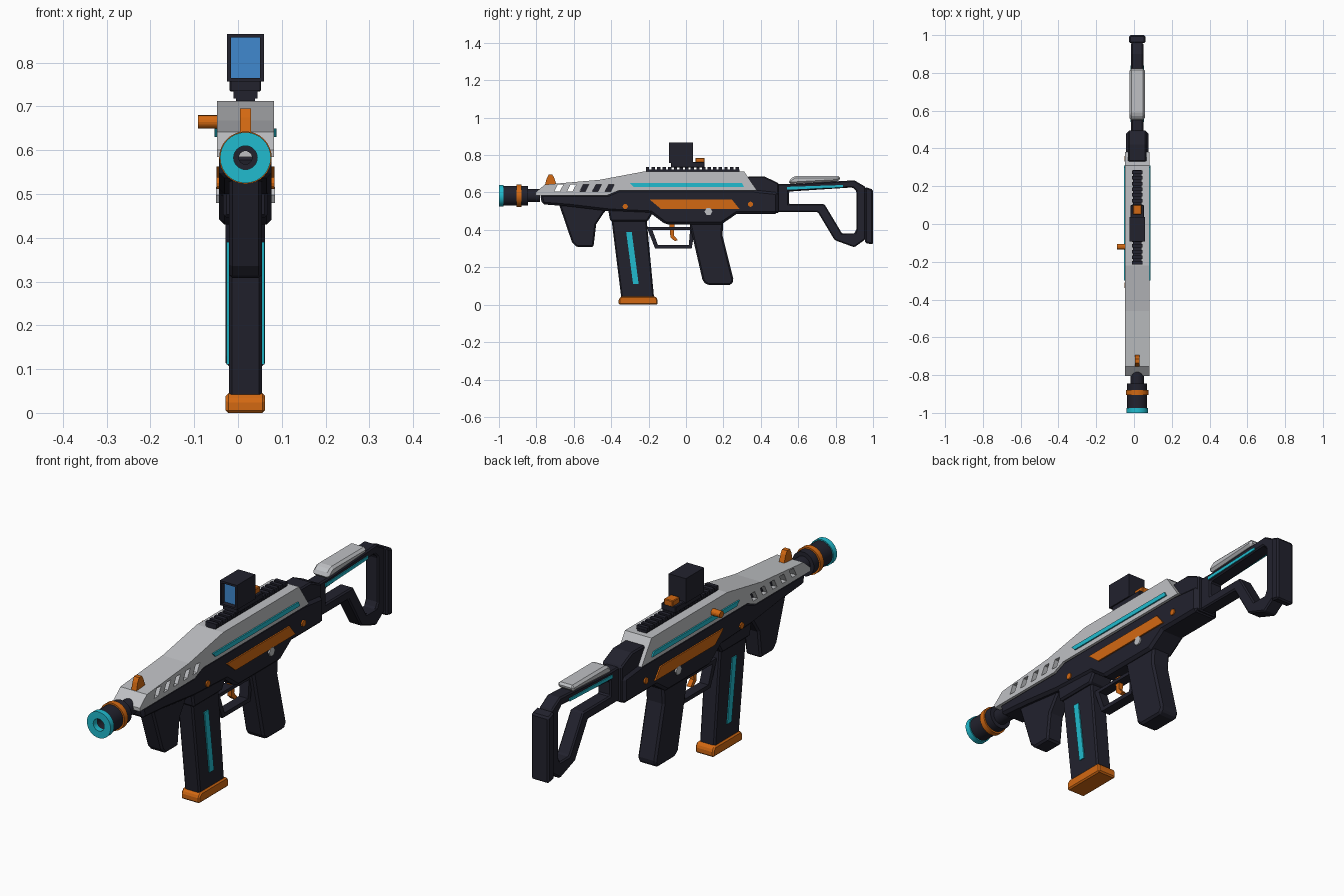
import bpy, bmesh, math
from mathutils import Matrix

old = bpy.data.objects.get("Cube")
if old:
    bpy.data.objects.remove(old, do_unlink=True)

CX = 0.017      # centre plane of the body
BZ = 0.583      # barrel axis height


def material(name, rgb):
    m = bpy.data.materials.new(name)
    m.use_nodes = True
    m.diffuse_color = (*rgb, 1)
    bsdf = next(n for n in m.node_tree.nodes if n.type == 'BSDF_PRINCIPLED')
    bsdf.inputs["Base Color"].default_value = (*rgb, 1)
    return m


DARK = material("charcoal", (0.016, 0.016, 0.027))
GREY = material("light grey", (0.52, 0.53, 0.55))
CYAN = material("cyan", (0.015, 0.50, 0.62))
ORANGE = material("orange", (0.65, 0.14, 0.006))
BLUE = material("lens blue", (0.05, 0.25, 0.62))


def add_object(name, mesh, mat, bevel=0):
    mesh.materials.clear()
    mesh.materials.append(mat)
    ob = bpy.data.objects.new(name, mesh)
    bpy.context.collection.objects.link(ob)
    if bevel:
        mod = ob.modifiers.new("edge_chamfer", 'BEVEL')
        mod.width, mod.segments = bevel, 1
        mod.limit_method, mod.angle_limit = 'ANGLE', math.radians(35)
    return ob


def plate(name, outline, half, mat, x=CX, holes=(), bevel=0):
    """Side outline in (y, z), with optional holes, extruded along x."""
    cu = bpy.data.curves.new(name, 'CURVE')
    cu.dimensions, cu.fill_mode, cu.extrude = '2D', 'BOTH', half
    for loop in (outline, *holes):
        sp = cu.splines.new('POLY')
        sp.points.add(len(loop) - 1)
        for p, (y, z) in zip(sp.points, loop):
            p.co = (y, z, 0, 1)
        sp.use_cyclic_u = True
    tmp = bpy.data.objects.new(name + "_outline", cu)
    bpy.context.collection.objects.link(tmp)
    mesh = bpy.data.meshes.new_from_object(tmp)
    bpy.data.objects.remove(tmp, do_unlink=True)
    mesh.transform(Matrix(((0, 0, 1, x), (1, 0, 0, 0), (0, 1, 0, 0), (0, 0, 0, 1))))
    bm = bmesh.new()
    bm.from_mesh(mesh)
    bmesh.ops.remove_doubles(bm, verts=bm.verts, dist=1e-4)
    bmesh.ops.dissolve_limit(bm, angle_limit=0.01, verts=bm.verts, edges=bm.edges)
    bmesh.ops.recalc_face_normals(bm, faces=bm.faces)
    for f in bm.faces:
        f.smooth = False
    bm.to_mesh(mesh)
    bm.free()
    return add_object(name, mesh, mat, bevel)


def box(name, half, y0, y1, z0, z1, mat, bevel=0):
    return plate(name, [(y0, z0), (y1, z0), (y1, z1), (y0, z1)], half, mat, bevel=bevel)


def both_sides(name, outline, surface, proud, mat):
    """Thin inlay on the left and right faces."""
    for side, s in (("left", 1), ("right", -1)):
        plate(f"{name}_{side}", outline, proud / 2 + 0.001, mat, x=CX + s * (surface + proud / 2))


def disc(y, z, r, n):
    return [(y + r * math.cos(2 * math.pi * i / n), z + r * math.sin(2 * math.pi * i / n))
            for i in range(n)]


def lathe(name, profile, mat, n=32):
    """Closed (radius, y) profile turned around the barrel axis."""
    bm = bmesh.new()
    rings = []
    for i in range(n):
        a = 2 * math.pi * i / n
        rings.append([bm.verts.new((CX + r * math.cos(a), y, BZ + r * math.sin(a)))
                      for r, y in profile])
    k = len(profile)
    for i in range(n):
        a, b = rings[i], rings[(i + 1) % n]
        for j in range(k):
            bm.faces.new((a[j], a[(j + 1) % k], b[(j + 1) % k], b[j]))
    bmesh.ops.recalc_face_normals(bm, faces=bm.faces)
    mesh = bpy.data.meshes.new(name)
    bm.to_mesh(mesh)
    bm.free()
    ob = add_object(name, mesh, mat)
    bpy.ops.object.select_all(action='DESELECT')
    ob.select_set(True)
    bpy.context.view_layer.objects.active = ob
    bpy.ops.object.shade_smooth_by_angle(angle=math.radians(35))


def tube(name, r_in, r_out, y0, y1, mat):
    lathe(name, [(r_in, y0), (r_out, y0), (r_out, y1), (r_in, y1)], mat)


# Upper shell with slanted vent slots
slots = []
for i in range(5):
    y = -0.705 + i * 0.068
    slots.append([(y, 0.605), (y + 0.03, 0.605), (y + 0.05, 0.643), (y + 0.02, 0.643)])
plate("upper_shell", [(-0.805, 0.585), (-0.42, 0.585), (-0.36, 0.61), (0.38, 0.61), (0.31, 0.713),
                      (-0.22, 0.713), (-0.46, 0.668), (-0.755, 0.642), (-0.805, 0.6)],
      0.065, GREY, holes=slots)
both_sides("shell_stripe", [(-0.30, 0.65), (0.30, 0.65), (0.31, 0.63), (-0.28, 0.63)],
           0.065, 0.005, CYAN)

# Receiver, inner core and rear block
plate("receiver", [(-0.78, 0.59), (-0.42, 0.59), (-0.36, 0.615), (0.35, 0.615), (0.49, 0.6),
                   (0.49, 0.485), (0.27, 0.485), (0.19, 0.43), (-0.11, 0.43), (-0.19, 0.49),
                   (-0.41, 0.5), (-0.62, 0.525), (-0.77, 0.537)], 0.06, DARK, bevel=0.012)
plate("receiver_core", [(-0.57, 0.59), (0.3, 0.59), (0.26, 0.69), (-0.2, 0.69), (-0.46, 0.655),
                        (-0.555, 0.645)], 0.045, DARK)
plate("rear_block", [(0.3, 0.49), (0.495, 0.49), (0.495, 0.65), (0.42, 0.685), (0.33, 0.685)],
      0.048, DARK, bevel=0.006)
plate("magazine_well", [(-0.42, 0.53), (-0.405, 0.445), (-0.205, 0.445), (-0.16, 0.52)],
      0.051, DARK, bevel=0.008)
both_sides("side_panel", [(-0.195, 0.563), (0.245, 0.563), (0.285, 0.513), (-0.135, 0.513)],
           0.06, 0.005, ORANGE)
for label, y, z in (("front", -0.325, 0.525), ("rear", 0.345, 0.537)):
    both_sides(label + "_pin", disc(y, z, 0.014, 12), 0.06, 0.005, ORANGE)
both_sides("selector_nut", disc(0.12, 0.498, 0.021, 6), 0.06, 0.006, GREY)
plate("charging_handle", disc(-0.12, 0.665, 0.015, 16), 0.025, ORANGE, x=-0.066)

# Barrel and muzzle
tube("barrel", 0.015, 0.035, -0.86, -0.78, DARK)
tube("muzzle_body", 0.027, 0.053, -0.975, -0.845, DARK)
tube("muzzle_cap", 0.027, 0.058, -1.0, -0.975, CYAN)
tube("muzzle_ring", 0.045, 0.06, -0.905, -0.88, ORANGE)

# Front sight
plate("front_sight", [(-0.755, 0.635), (-0.69, 0.635), (-0.705, 0.68), (-0.715, 0.695),
                      (-0.735, 0.695), (-0.745, 0.675)], 0.0125, ORANGE)

# Toothed rail
box("rail_base", 0.022, -0.215, 0.285, 0.705, 0.724, DARK)
for i in range(17):
    y = -0.215 + i * 0.03
    box(f"rail_tooth_{i + 1}", 0.027, y, y + 0.018, 0.718, 0.736, DARK)

# Optic: open hood with a set-back lens
box("optic_mount", 0.036, -0.08, 0.1, 0.734, 0.762, DARK, 0.003)
box("optic_back", 0.042, -0.02, 0.037, 0.757, 0.866, DARK)
box("optic_roof", 0.042, -0.092, -0.02, 0.857, 0.866, DARK)
box("optic_floor", 0.042, -0.092, -0.02, 0.757, 0.765, DARK)
for side, s in (("left", 1), ("right", -1)):
    plate("optic_wall_" + side, [(-0.092, 0.757), (-0.02, 0.757), (-0.02, 0.866), (-0.092, 0.866)],
          0.0045, DARK, x=CX + s * 0.0375)
box("optic_lens", 0.035, -0.07, -0.06, 0.762, 0.859, BLUE)
box("optic_dial", 0.022, 0.05, 0.1, 0.757, 0.785, ORANGE, 0.003)

# Foregrip, magazine and pistol grip
plate("foregrip", [(-0.68, 0.54), (-0.61, 0.335), (-0.585, 0.308), (-0.495, 0.308), (-0.48, 0.43),
                   (-0.44, 0.49), (-0.40, 0.54)], 0.038, DARK, bevel=0.008)
plate("magazine", [(-0.40, 0.47), (-0.345, 0.03), (-0.17, 0.03), (-0.212, 0.47)],
      0.038, DARK, bevel=0.007)
plate("magazine_base", [(-0.36, 0.0), (-0.152, 0.0), (-0.152, 0.03), (-0.165, 0.045),
                        (-0.345, 0.045), (-0.36, 0.03)], 0.045, ORANGE, bevel=0.006)
both_sides("magazine_stripe", [(-0.32, 0.39), (-0.29, 0.39), (-0.253, 0.11), (-0.283, 0.11)],
           0.038, 0.004, CYAN)
plate("pistol_grip", [(0.015, 0.45), (0.045, 0.32), (0.09, 0.125), (0.115, 0.105), (0.24, 0.105),
                      (0.255, 0.13), (0.195, 0.37), (0.2, 0.45)], 0.045, DARK, bevel=0.009)

# Trigger and guard
plate("trigger_guard", [(-0.21, 0.415), (-0.165, 0.3), (0.03, 0.3), (0.05, 0.415)], 0.022, DARK,
      holes=[[(-0.18, 0.4), (-0.15, 0.318), (0.015, 0.318), (0.022, 0.4)]])
plate("trigger", [(-0.09, 0.44), (-0.06, 0.44), (-0.065, 0.37), (-0.043, 0.345), (-0.06, 0.34),
                  (-0.083, 0.36)], 0.01, ORANGE)

# Stock frame, butt plate and cheek rest
plate("stock_frame", [(0.48, 0.645), (0.56, 0.645), (0.9, 0.665), (0.96, 0.63), (0.96, 0.35),
                      (0.9, 0.307), (0.795, 0.345), (0.705, 0.495), (0.48, 0.495)], 0.032, DARK,
      holes=[[(0.55, 0.605), (0.89, 0.627), (0.912, 0.605), (0.912, 0.405), (0.9, 0.38),
              (0.835, 0.38), (0.74, 0.538), (0.55, 0.538)]], bevel=0.006)
plate("butt_plate", [(0.958, 0.63), (1.0, 0.615), (1.0, 0.322), (0.958, 0.33)],
      0.043, DARK, bevel=0.007)
plate("cheek_rest", [(0.55, 0.645), (0.82, 0.66), (0.825, 0.688), (0.58, 0.688), (0.55, 0.665)],
      0.04, GREY, bevel=0.01)
both_sides("stock_stripe", [(0.54, 0.615), (0.84, 0.627), (0.84, 0.64), (0.54, 0.63)],
           0.032, 0.003, CYAN)
